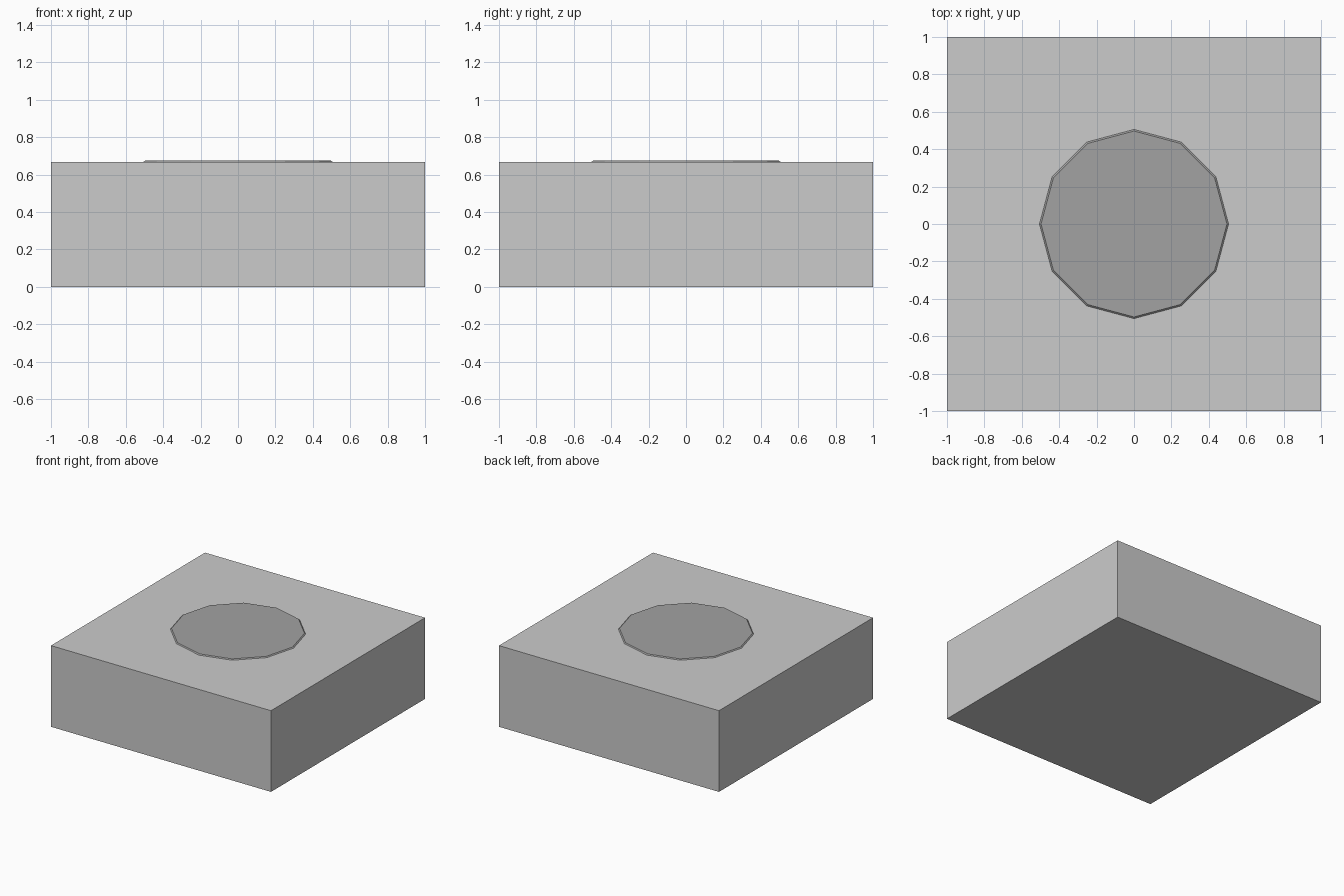
import bpy

if "Cube" in bpy.data.objects:
    bpy.data.objects.remove(bpy.data.objects["Cube"])

# Square block
bpy.ops.mesh.primitive_cube_add(size=1, location=(0, 0, 0.3335))
block = bpy.context.object
block.name = "block"
block.scale = (2, 2, 0.667)

# Thin twelve-sided plate on top, slightly tapered, with a vertex on each axis
bpy.ops.mesh.primitive_cone_add(vertices=12, radius1=0.507, radius2=0.497,
                                depth=0.008, location=(0, 0, 0.670))
plate = bpy.context.object
plate.name = "top_plate"

# Darker grey for the plate
mat = bpy.data.materials.new("dark_grey")
mat.diffuse_color = (0.36, 0.36, 0.36, 1)
mat.use_nodes = True
mat.node_tree.nodes["Principled BSDF"].inputs["Base Color"].default_value = mat.diffuse_color
plate.data.materials.append(mat)
